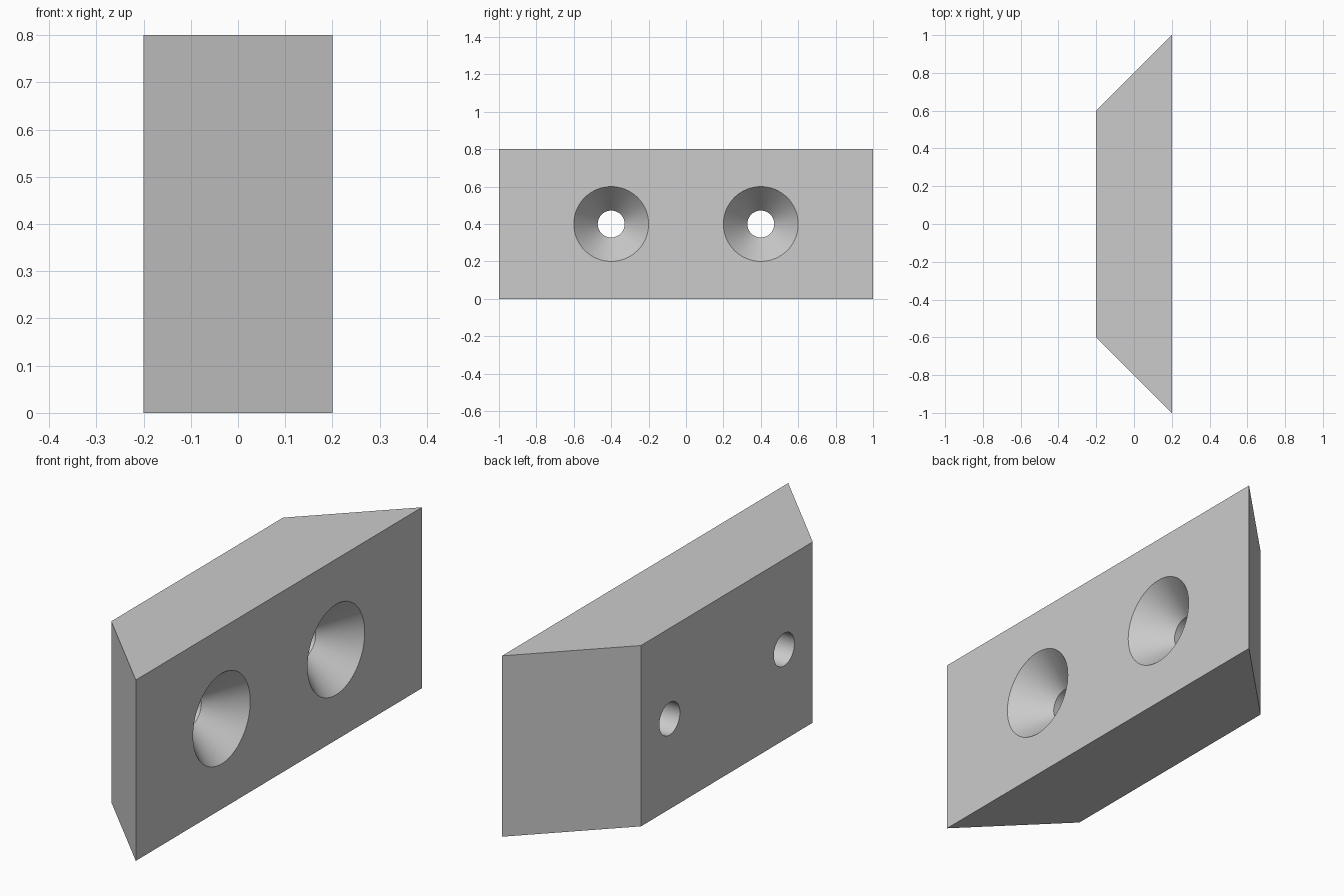
import bpy
import bmesh
import math
from mathutils import Matrix

if "Cube" in bpy.data.objects:
    bpy.data.objects.remove(bpy.data.objects["Cube"], do_unlink=True)

HEIGHT = 0.8
HALF_DEPTH = 0.2
HOLE_R, SINK_R, SINK_DEPTH = 0.072, 0.2, 0.15

grey = bpy.data.materials.new("plain grey")
grey.use_nodes = True
colour = (0.6, 0.6, 0.6, 1)
grey.diffuse_color = colour
grey.node_tree.nodes["Principled BSDF"].inputs["Base Color"].default_value = colour


def make_object(name, bm):
    bmesh.ops.recalc_face_normals(bm, faces=bm.faces)
    mesh = bpy.data.meshes.new(name)
    bm.to_mesh(mesh)
    bm.free()
    mesh.materials.append(grey)
    obj = bpy.data.objects.new(name, mesh)
    bpy.context.collection.objects.link(obj)
    return obj


# Block: trapezoid plan extruded upwards
bm = bmesh.new()
plan = [(HALF_DEPTH, -1), (HALF_DEPTH, 1), (-HALF_DEPTH, 0.6), (-HALF_DEPTH, -0.6)]
base = bm.faces.new([bm.verts.new((x, y, 0)) for x, y in plan])
top = bmesh.ops.extrude_face_region(bm, geom=[base])["geom"]
bmesh.ops.translate(bm, vec=(0, 0, HEIGHT),
                    verts=[v for v in top if isinstance(v, bmesh.types.BMVert)])
block = make_object("mounting_block", bm)


# Countersunk screw hole: profile (x, radius) spun about the x axis
def screw_hole_cutter(y):
    over = 0.05
    slope = (SINK_R - HOLE_R) / SINK_DEPTH
    profile = [(-HALF_DEPTH - over, 0), (-HALF_DEPTH - over, HOLE_R),
               (HALF_DEPTH - SINK_DEPTH, HOLE_R),
               (HALF_DEPTH + over, SINK_R + over * slope), (HALF_DEPTH + over, 0)]
    bm = bmesh.new()
    verts = [bm.verts.new((x, 0, r)) for x, r in profile]
    edges = [bm.edges.new(pair) for pair in zip(verts, verts[1:])]
    bmesh.ops.spin(bm, geom=verts + edges, cent=(0, 0, 0), axis=(1, 0, 0),
                   angle=math.tau, steps=64)
    bmesh.ops.remove_doubles(bm, verts=bm.verts, dist=0.0001)
    bm.transform(Matrix.Translation((0, y, HEIGHT / 2)))
    cutter = make_object("screw_hole_cutter", bm)
    cutter.hide_render = True
    return cutter


bpy.context.view_layer.objects.active = block
block.select_set(True)
for side in (-1, 1):
    cutter = screw_hole_cutter(0.4 * side)
    cut = block.modifiers.new("screw hole", 'BOOLEAN')
    cut.operation = 'DIFFERENCE'
    cut.solver = 'EXACT'
    cut.object = cutter
    bpy.ops.object.modifier_apply(modifier=cut.name)
    bpy.data.objects.remove(cutter, do_unlink=True)

bpy.ops.object.shade_smooth_by_angle(angle=math.radians(30))
